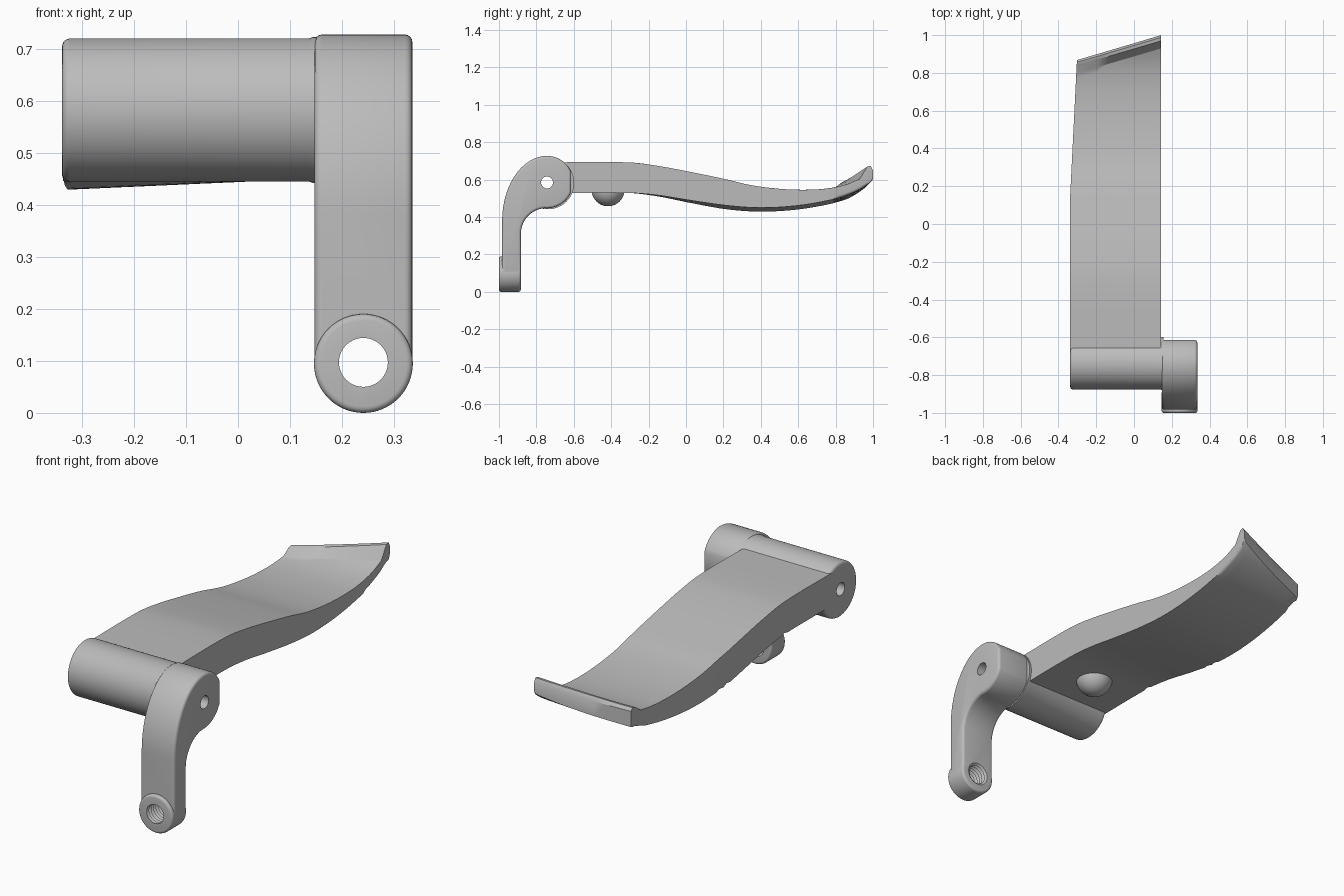
import bpy, bmesh, math
from mathutils import Vector

cube = bpy.data.objects.get("Cube")
if cube:
    bpy.data.objects.remove(cube, do_unlink=True)

metal = bpy.data.materials.new("plain_grey")
metal.use_nodes = True
GREY = (0.5, 0.5, 0.5, 1)
metal.diffuse_color = GREY
metal.node_tree.nodes["Principled BSDF"].inputs["Base Color"].default_value = GREY

PIVOT_Y, PIVOT_Z = -0.743, 0.585
ARM_X0, ARM_X1 = 0.147, 0.335
ARM_MID = (ARM_X0 + ARM_X1) / 2
PAD_X0, PAD_X1 = -0.338, 0.144


def make(name, bm):
    bmesh.ops.recalc_face_normals(bm, faces=bm.faces)
    mesh = bpy.data.meshes.new(name)
    bm.to_mesh(mesh)
    bm.free()
    mesh.materials.append(metal)
    ob = bpy.data.objects.new(name, mesh)
    bpy.context.collection.objects.link(ob)
    return ob


def activate(ob):
    bpy.ops.object.select_all(action='DESELECT')
    ob.select_set(True)
    bpy.context.view_layer.objects.active = ob


def smooth(ob):
    activate(ob)
    bpy.ops.object.shade_smooth_by_angle(angle=math.radians(32))


def round_edges(ob, width):
    mod = ob.modifiers.new("round", 'BEVEL')
    mod.width, mod.segments, mod.angle_limit = width, 4, math.radians(40)
    activate(ob)
    bpy.ops.object.modifier_apply(modifier=mod.name)


def boolean(ob, other, operation):
    mod = ob.modifiers.new("bool", 'BOOLEAN')
    mod.operation, mod.object, mod.solver = operation, other, 'EXACT'
    activate(ob)
    bpy.ops.object.modifier_apply(modifier=mod.name)
    bpy.data.objects.remove(other, do_unlink=True)


def lathe(name, axis, centre, profile, n=64):
    """Closed solid turned about the x or y axis; profile holds (position, radius)."""
    bm = bmesh.new()
    rings = []
    for p, r in profile:
        ring = []
        for i in range(n):
            a = 2 * math.pi * i / n
            u, v = centre[0] + r * math.cos(a), centre[1] + r * math.sin(a)
            ring.append(bm.verts.new((p, u, v) if axis == 'x' else (u, p, v)))
        rings.append(ring)
    for a, b in zip(rings, rings[1:]):
        for i in range(n):
            bm.faces.new((a[i], a[(i + 1) % n], b[(i + 1) % n], b[i]))
    bm.faces.new(rings[0])
    bm.faces.new(rings[-1])
    return make(name, bm)


def arc(cy, cz, ry, rz, start, end, n):
    angles = [math.radians(start + (end - start) * i / n) for i in range(n + 1)]
    return [(cy + ry * math.cos(a), cz + rz * math.sin(a)) for a in angles]


def curve(points, y):
    """Smooth height through a few (y, z) points."""
    pts = [points[0]] + points + [points[-1]]
    for i in range(1, len(pts) - 2):
        (y0, z0), (y1, z1), (y2, z2), (y3, z3) = pts[i - 1:i + 3]
        if y <= y2 or i == len(pts) - 3:
            t, h = (y - y1) / (y2 - y1), y2 - y1
            m1, m2 = (z2 - z0) / (y2 - y0) * h, (z3 - z1) / (y3 - y1) * h
            return ((2*t**3 - 3*t**2 + 1) * z1 + (t**3 - 2*t**2 + t) * m1
                    + (3*t**2 - 2*t**3) * z2 + (t**3 - t**2) * m2)


def pin_cutter():
    return lathe("pin_cutter", 'x', (PIVOT_Y, PIVOT_Z), [(-0.5, 0.032), (0.5, 0.032)], 32)


# Lever arm: side profile pulled across its width
outline = [(-0.983, 0.095)]
outline += arc(PIVOT_Y, 0.38, 0.24, 0.347, 180, 90, 20)
outline += arc(PIVOT_Y, 0.587, 0.14, 0.14, 84, 23, 10)
outline += arc(PIVOT_Y, 0.587, 0.14, 0.14, -23, -90, 10)
outline += arc(-0.745, 0.31, 0.138, 0.138, 95, 180, 14)
outline += [(-0.883, 0.095)]
bm = bmesh.new()
face = bm.faces.new([bm.verts.new((ARM_X0, y, z)) for y, z in outline])
side = bmesh.ops.extrude_face_region(bm, geom=[face])
bmesh.ops.translate(bm, vec=(ARM_X1 - ARM_X0, 0, 0),
                    verts=[g for g in side["geom"] if isinstance(g, bmesh.types.BMVert)])
arm = make("lever_arm", bm)
round_edges(arm, 0.014)

# Round boss at the foot of the arm
boss = lathe("boss", 'y', (ARM_MID, 0.095), [(-1.0, 0.095), (-0.8835, 0.095)])
round_edges(boss, 0.012)
boolean(arm, boss, 'UNION')

# Threaded hole through the boss, pin hole through the hub
thread = [(-1.03, 0.047)]
for i in range(7):
    y = -1.0 + i * 0.018
    thread += [(y, 0.047), (y + 0.009, 0.058)]
thread += [(-0.874, 0.047), (-0.85, 0.047)]
boolean(arm, lathe("thread_cutter", 'y', (ARM_MID, 0.097), thread, 40), 'DIFFERENCE')
boolean(arm, pin_cutter(), 'DIFFERENCE')
smooth(arm)

# Pivot barrel, with a small flare where it meets the arm
ends = [(PAD_X0 + 0.015 * (1 - math.sin(a)), 0.1225 + 0.015 * math.cos(a))
        for a in [math.pi / 2 * (1 - i / 5) for i in range(6)]]
flare = [(0.136, 0.1375), (0.144, 0.14), (0.155, 0.14)]
barrel = lathe("pivot_barrel", 'x', (-0.738, 0.582), ends + flare, 80)
boolean(barrel, pin_cutter(), 'DIFFERENCE')
smooth(barrel)

# Foot pad: wavy plate with a slanted end and a raised lip
TOP = [(-0.7, 0.693), (-0.3, 0.692), (-0.14, 0.672), (0.02, 0.642), (0.2, 0.605), (0.34, 0.572),
       (0.48, 0.553), (0.61, 0.546), (0.74, 0.551), (0.85, 0.572), (0.93, 0.605), (1.0, 0.64)]
BOTTOM = [(-0.7, 0.529), (-0.3, 0.529), (-0.15, 0.517), (0.02, 0.49), (0.22, 0.462), (0.4, 0.45),
          (0.6, 0.462), (0.8, 0.498), (0.9, 0.533), (0.96, 0.566), (1.0, 0.6)]
COLS, ROWS = 8, 56
bm = bmesh.new()
upper, lower = [], []
for c in range(COLS + 1):
    f = c / COLS                                  # 0 on the short side, 1 on the long side
    end = 0.868 + 0.132 * f
    stations = [-0.7 + (end - 0.07 + 0.7) * i / ROWS for i in range(ROWS + 1)]
    stations += [end - 0.03, end - 0.012, end]
    lift = [0] * (ROWS + 1) + [0.02 + 0.026 * f, 0.018 + 0.022 * f, 0.008 * f]
    tops, bottoms = [], []
    for y, up in zip(stations, lift):
        taper = max(0, y - 0.15) / 0.72
        x = PAD_X0 + 0.036 * taper * (1 - f) + (PAD_X1 - PAD_X0) * f
        sag = 0.021 * (1 - f) * min(1, max(0, (y + 0.3) / 0.5))
        tops.append(bm.verts.new((x, y, curve(TOP, y) + up)))
        bottoms.append(bm.verts.new((x, y, curve(BOTTOM, y) - sag)))
    upper.append(tops)
    lower.append(bottoms)
last = len(upper[0]) - 1
for grid in (upper, lower):
    for a, b in zip(grid, grid[1:]):
        for i in range(last):
            bm.faces.new((a[i], a[i + 1], b[i + 1], b[i]))
for c in (0, COLS):
    for i in range(last):
        bm.faces.new((upper[c][i], upper[c][i + 1], lower[c][i + 1], lower[c][i]))
for i in (0, last):
    for c in range(COLS):
        bm.faces.new((upper[c][i], upper[c + 1][i], lower[c + 1][i], lower[c][i]))
# Round the two long lower edges
edges = [bm.edges.get((lower[c][i], lower[c][i + 1])) for c in (0, COLS) for i in range(last)]
bmesh.ops.bevel(bm, geom=edges, offset=0.014, segments=4, profile=0.5, affect='EDGES')
smooth(make("foot_pad", bm))

# Rubber stop: dome under the pad
bm = bmesh.new()
bmesh.ops.create_uvsphere(bm, u_segments=40, v_segments=24, radius=0.088)
bmesh.ops.translate(bm, vec=(-0.1, -0.417, 0.546), verts=bm.verts)
smooth(make("stop_dome", bm))
